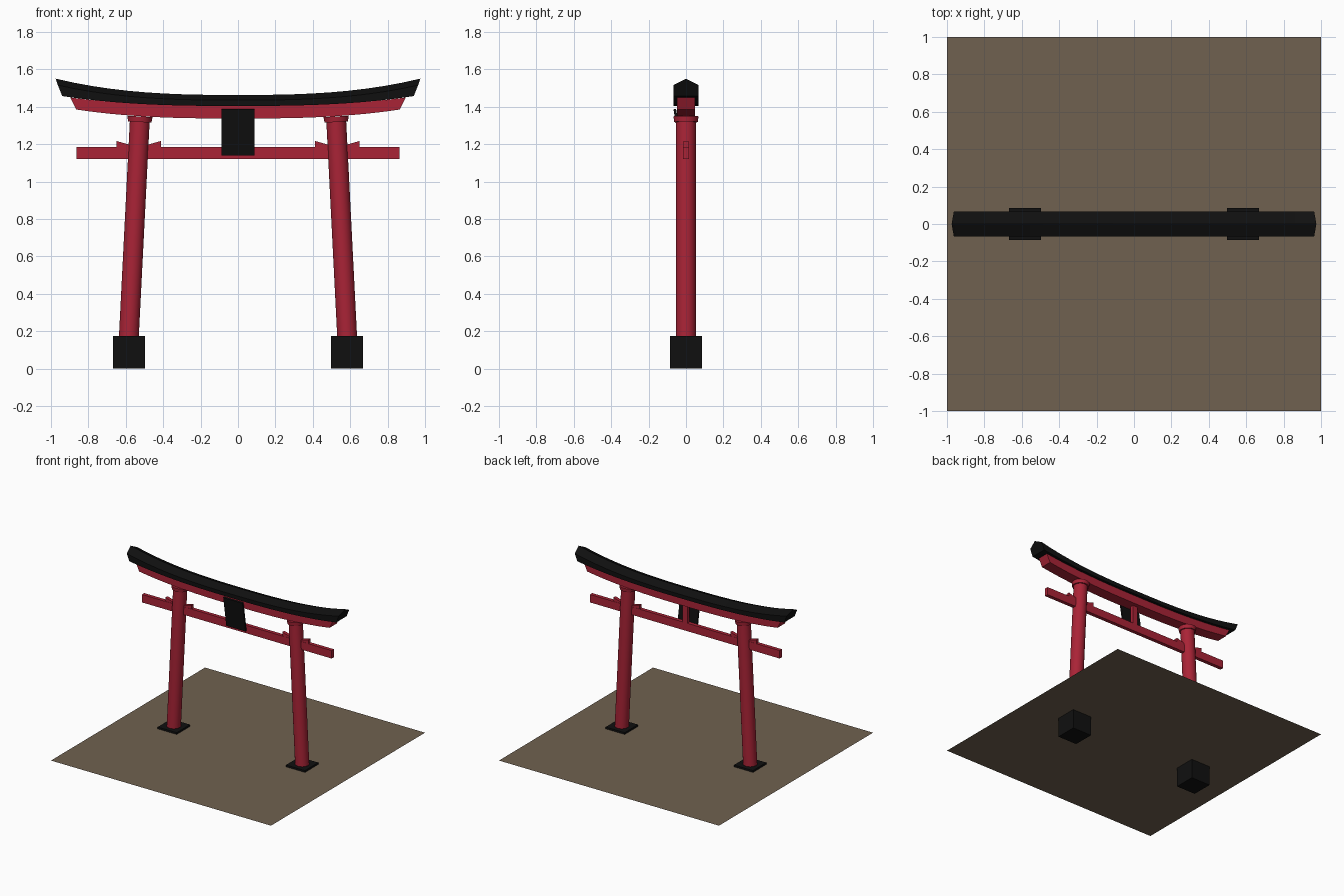
import bpy, bmesh
from mathutils import Vector, Matrix

if "Cube" in bpy.data.objects:
    bpy.data.objects.remove(bpy.data.objects["Cube"])


def material(name, rgb):
    m = bpy.data.materials.new(name)
    m.diffuse_color = (*rgb, 1)
    m.use_nodes = True
    m.node_tree.nodes["Principled BSDF"].inputs["Base Color"].default_value = m.diffuse_color
    return m


RED = material("red_lacquer", (0.40, 0.017, 0.037))
BLACK = material("black_lacquer", (0.005, 0.005, 0.005))
EARTH = material("earth", (0.16, 0.12, 0.08))


def finish(name, bm, mat, smooth=False):
    bmesh.ops.recalc_face_normals(bm, faces=bm.faces)
    me = bpy.data.meshes.new(name)
    bm.to_mesh(me)
    bm.free()
    me.materials.append(mat)
    ob = bpy.data.objects.new(name, me)
    bpy.context.collection.objects.link(ob)
    if smooth:
        bpy.ops.object.select_all(action='DESELECT')
        bpy.context.view_layer.objects.active = ob
        ob.select_set(True)
        bpy.ops.object.shade_smooth_by_angle()
    return ob


def box(name, center, size, mat):
    bm = bmesh.new()
    bmesh.ops.create_cube(bm, size=1, matrix=Matrix.Translation(center) @ Matrix.Diagonal((*size, 1)))
    return finish(name, bm, mat)


def rod(name, a, b, r1, r2, mat):
    """Cone or cylinder running from point a to point b."""
    a, b = Vector(a), Vector(b)
    d = b - a
    rot = d.to_track_quat('Z', 'Y').to_matrix().to_4x4()
    bm = bmesh.new()
    bmesh.ops.create_cone(bm, cap_ends=True, segments=32, radius1=r1, radius2=r2,
                          depth=d.length, matrix=Matrix.Translation((a + b) / 2) @ rot)
    return finish(name, bm, mat, True)


def prism(name, outline, half_y, mat):
    """Extrude an x-z outline through y."""
    bm = bmesh.new()
    f = bm.faces.new([bm.verts.new((x, -half_y, z)) for x, z in outline])
    new = bmesh.ops.extrude_face_region(bm, geom=[f])["geom"]
    bmesh.ops.translate(bm, vec=(0, 2 * half_y, 0),
                        verts=[v for v in new if isinstance(v, bmesh.types.BMVert)])
    return finish(name, bm, mat)


def curved_beam(name, section, mat, n=20):
    """Section points are (y, z at middle, rise at end, half length)."""
    bm = bmesh.new()
    rings = []
    for i in range(n + 1):
        t = 2 * i / n - 1
        rings.append([bm.verts.new((t * hl, y, z + rise * abs(t) ** 2.7))
                      for y, z, rise, hl in section])
    k = len(section)
    for r, s in zip(rings, rings[1:]):
        for j in range(k):
            bm.faces.new((r[j], r[(j + 1) % k], s[(j + 1) % k], s[j]))
    bm.faces.new(rings[0])
    bm.faces.new(rings[-1])
    return finish(name, bm, mat, True)


# ground sheet, slightly below the top of the footings
bm = bmesh.new()
bmesh.ops.create_grid(bm, x_segments=1, y_segments=1, size=1, matrix=Matrix.Translation((0, 0, 0.16)))
finish("ground_sheet", bm, EARTH)

# footings, leaning pillars, collars and wedges on both sides
for side, s in (("left", -1), ("right", 1)):
    box(f"{side}_footing", (s * 0.583, 0, 0.0875), (0.173, 0.173, 0.175), BLACK)

    def axis(z):
        return (s * (0.583 - (z - 0.18) * 0.0505), 0, z)

    rod(f"{side}_pillar", axis(0.12), axis(1.345), 0.053, 0.053, RED)
    rod(f"{side}_collar", axis(1.318), axis(1.348), 0.063, 0.067, RED)
    for part, d in (("outer", 1), ("inner", -1)):
        x0 = s * 0.531
        prism(f"{side}_{part}_wedge",
              [(x0, 1.175), (x0 + s * d * 0.119, 1.175),
               (x0 + s * d * 0.119, 1.217), (x0, 1.183)], 0.0135, RED)

# lower tie beam and centre strut
box("tie_beam", (0, 0, 1.1525), (1.725, 0.03, 0.065), RED)
box("centre_strut", (0, 0, 1.265), (0.045, 0.03, 0.17), RED)

# plaque tilted forward at the top
plaque = box("plaque", (0, 0, 0), (0.175, 0.014, 0.25), BLACK)
plaque.rotation_euler.x = 0.16
plaque.location = (0, -0.040, 1.264)

# curved lintel and the ridged cap above it
curved_beam("lintel", [(-0.047, 1.337, 0.048, 0.865), (0.047, 1.337, 0.048, 0.865),
                       (0.047, 1.406, 0.043, 0.896), (-0.047, 1.406, 0.043, 0.896)], RED)
curved_beam("roof_cap", [(-0.068, 1.404, 0.053, 0.94), (0.068, 1.404, 0.053, 0.94),
                         (0.068, 1.435, 0.080, 0.963), (0, 1.463, 0.087, 0.975),
                         (-0.068, 1.435, 0.080, 0.963)], BLACK)
